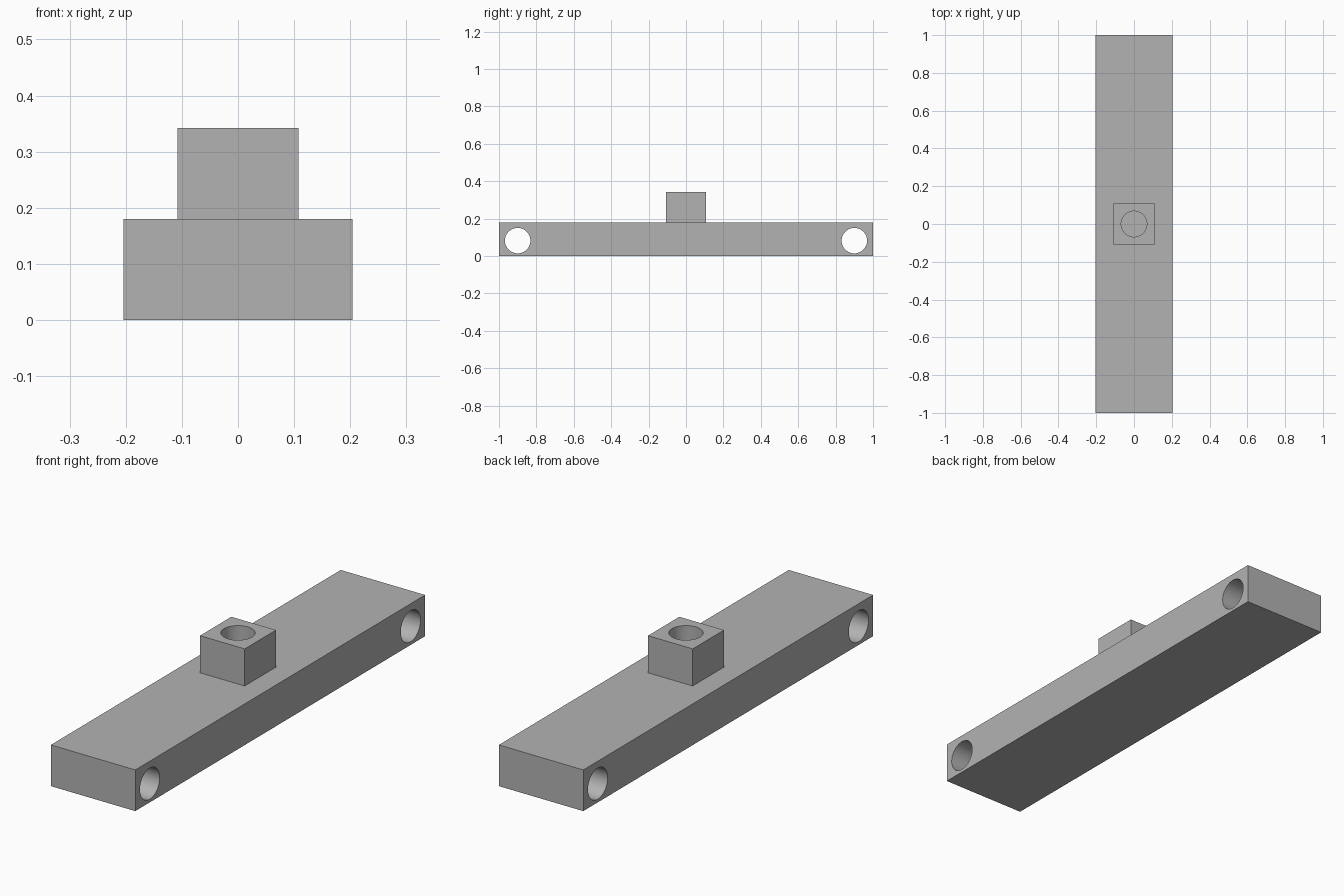
import bpy
import math

# Remove the default object
default = bpy.data.objects.get("Cube")
if default:
    bpy.data.objects.remove(default, do_unlink=True)

BAR_W, BAR_L, BAR_H = 0.408, 2.0, 0.18
BLOCK_W, TOP = 0.216, 0.342
HOLE_R = 0.068

grey = bpy.data.materials.new("plain_grey")
grey.use_nodes = True
colour = (0.45, 0.45, 0.45, 1.0)
grey.diffuse_color = colour
grey.node_tree.nodes["Principled BSDF"].inputs["Base Color"].default_value = colour


def box(name, size, z_bottom):
    bpy.ops.mesh.primitive_cube_add(size=1, location=(0, 0, z_bottom + size[2] / 2))
    ob = bpy.context.object
    ob.name = name
    ob.scale = size
    bpy.ops.object.transform_apply(location=True, rotation=True, scale=True)
    ob.data.materials.append(grey)
    return ob


def drill(ob, location, rotation=(0, 0, 0)):
    """Cut a round hole right through the object along the cutter's axis."""
    bpy.ops.mesh.primitive_cylinder_add(vertices=64, radius=HOLE_R, depth=1,
                                        location=location, rotation=rotation)
    cutter = bpy.context.object
    cutter.name = "hole_cutter"
    cutter.hide_render = True
    cutter.data.materials.append(grey)
    cut = ob.modifiers.new("hole", 'BOOLEAN')
    cut.operation = 'DIFFERENCE'
    cut.solver = 'EXACT'
    cut.object = cutter
    bpy.ops.object.select_all(action='DESELECT')
    ob.select_set(True)
    bpy.context.view_layer.objects.active = ob
    bpy.ops.object.modifier_apply(modifier=cut.name)
    bpy.data.objects.remove(cutter, do_unlink=True)


# Long base bar with a cross hole near each end
bar = box("base_bar", (BAR_W, BAR_L, BAR_H), 0)
for side in (-1, 1):
    drill(bar, (0, side * 0.9, 0.082), (0, math.pi / 2, 0))

# Square socket block on top, its bore ending at the bar
block = box("socket_block", (BLOCK_W, BLOCK_W, TOP - BAR_H), BAR_H)
drill(block, (0, 0, TOP))

# Smooth bores, sharp edges
bpy.ops.object.select_all(action='DESELECT')
for ob in (bar, block):
    ob.select_set(True)
bpy.context.view_layer.objects.active = bar
bpy.ops.object.shade_smooth_by_angle(angle=math.radians(30))
